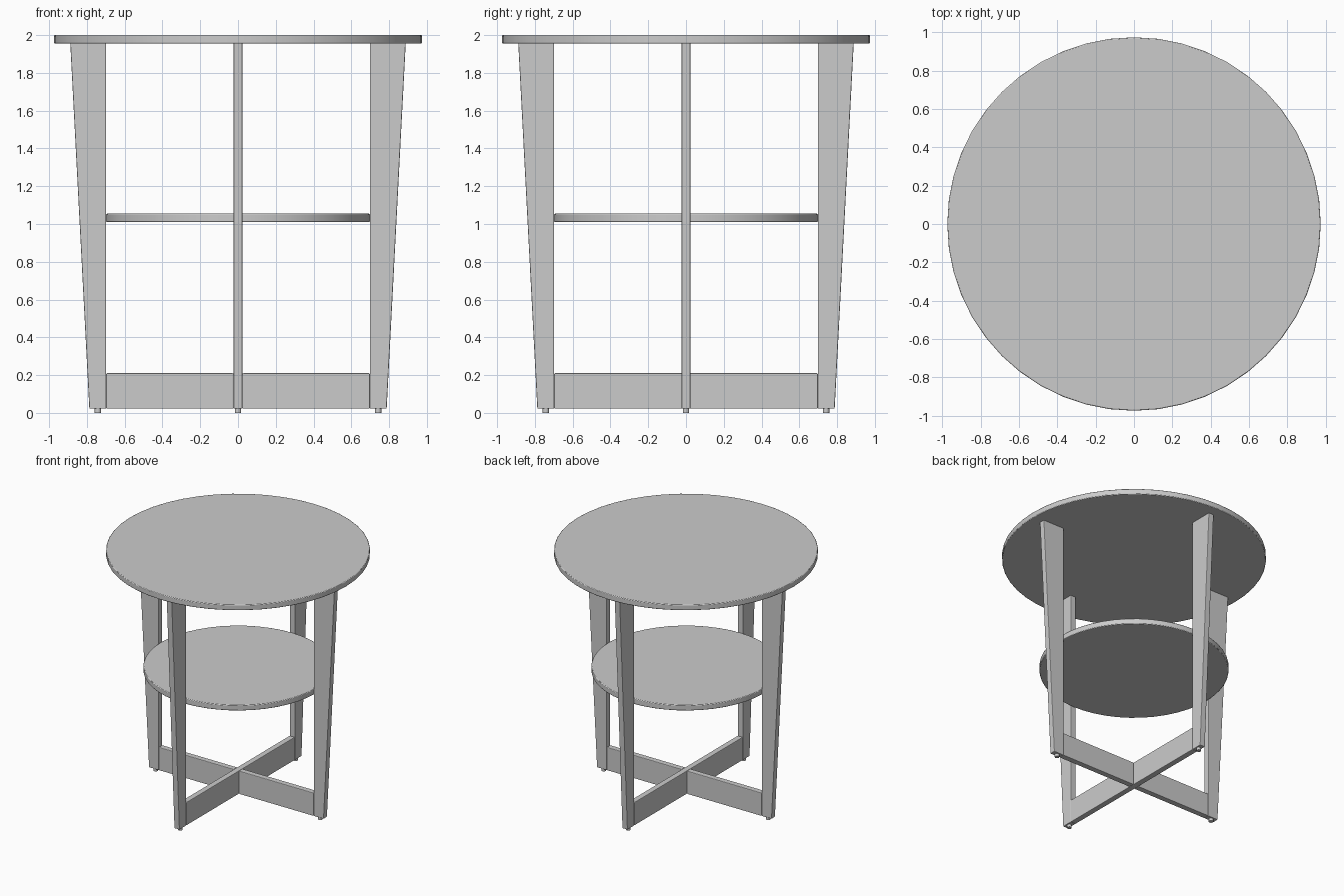
import bpy, bmesh, math
from mathutils import Matrix

if "Cube" in bpy.data.objects:
    bpy.data.objects.remove(bpy.data.objects["Cube"])

SIDES = 48
T = 0.0235  # half thickness of the boards


def finish(name, bm, bevel):
    bmesh.ops.recalc_face_normals(bm, faces=bm.faces)
    me = bpy.data.meshes.new(name)
    bm.to_mesh(me)
    bm.free()
    ob = bpy.data.objects.new(name, me)
    bpy.context.collection.objects.link(ob)
    if bevel:
        mod = ob.modifiers.new("edge_rounding", 'BEVEL')
        mod.width = bevel
        mod.segments = 2
        mod.limit_method = 'ANGLE'
        mod.angle_limit = math.radians(40)
    return ob


def disc(name, radius, z0, z1, x=0, y=0, sides=SIDES, bevel=0.005):
    bm = bmesh.new()
    bmesh.ops.create_cone(bm, cap_ends=True, segments=sides, radius1=radius,
                          radius2=radius, depth=z1 - z0,
                          matrix=Matrix.Translation((x, y, (z0 + z1) / 2)))
    ob = finish(name, bm, bevel)
    bpy.context.view_layer.objects.active = ob
    ob.select_set(True)
    bpy.ops.object.shade_smooth_by_angle(angle=math.radians(30))
    ob.select_set(False)
    return ob


def board(name, profile, angle):
    """Extrude an XZ profile to board thickness, then turn it about Z."""
    bm = bmesh.new()
    face = bm.faces.new([bm.verts.new((x, -T, z)) for x, z in profile])
    ext = bmesh.ops.extrude_face_region(bm, geom=[face])
    verts = [g for g in ext['geom'] if isinstance(g, bmesh.types.BMVert)]
    bmesh.ops.translate(bm, verts=verts, vec=(0, 2 * T, 0))
    bmesh.ops.rotate(bm, verts=bm.verts, cent=(0, 0, 0),
                     matrix=Matrix.Rotation(angle, 3, 'Z'))
    return finish(name, bm, 0.005)


def rail(name, x0, x1, angle):
    return board(name, [(x0, 0.022), (x1, 0.022), (x1, 0.21), (x0, 0.21)], angle)


# Round top and lower shelf
disc("table_top", 0.974, 1.955, 2.0)
disc("shelf", 0.698, 1.01, 1.055)

# Four tapered legs, each with a small foot pad
leg_profile = [(0.698, 0.022), (0.787, 0.022), (0.888, 1.957), (0.698, 1.957)]
for i, side in enumerate(("right", "back", "left", "front")):
    a = i * math.pi / 2
    board(side + "_leg", leg_profile, a)
    disc(side + "_foot", 0.017, 0.0, 0.03, 0.742 * math.cos(a),
         0.742 * math.sin(a), sides=16, bevel=0)

# Cross base: one full rail front to back, two half rails butted against it
rail("long_rail", -0.698, 0.698, math.pi / 2)
rail("right_half_rail", T, 0.698, 0)
rail("left_half_rail", T, 0.698, math.pi)
